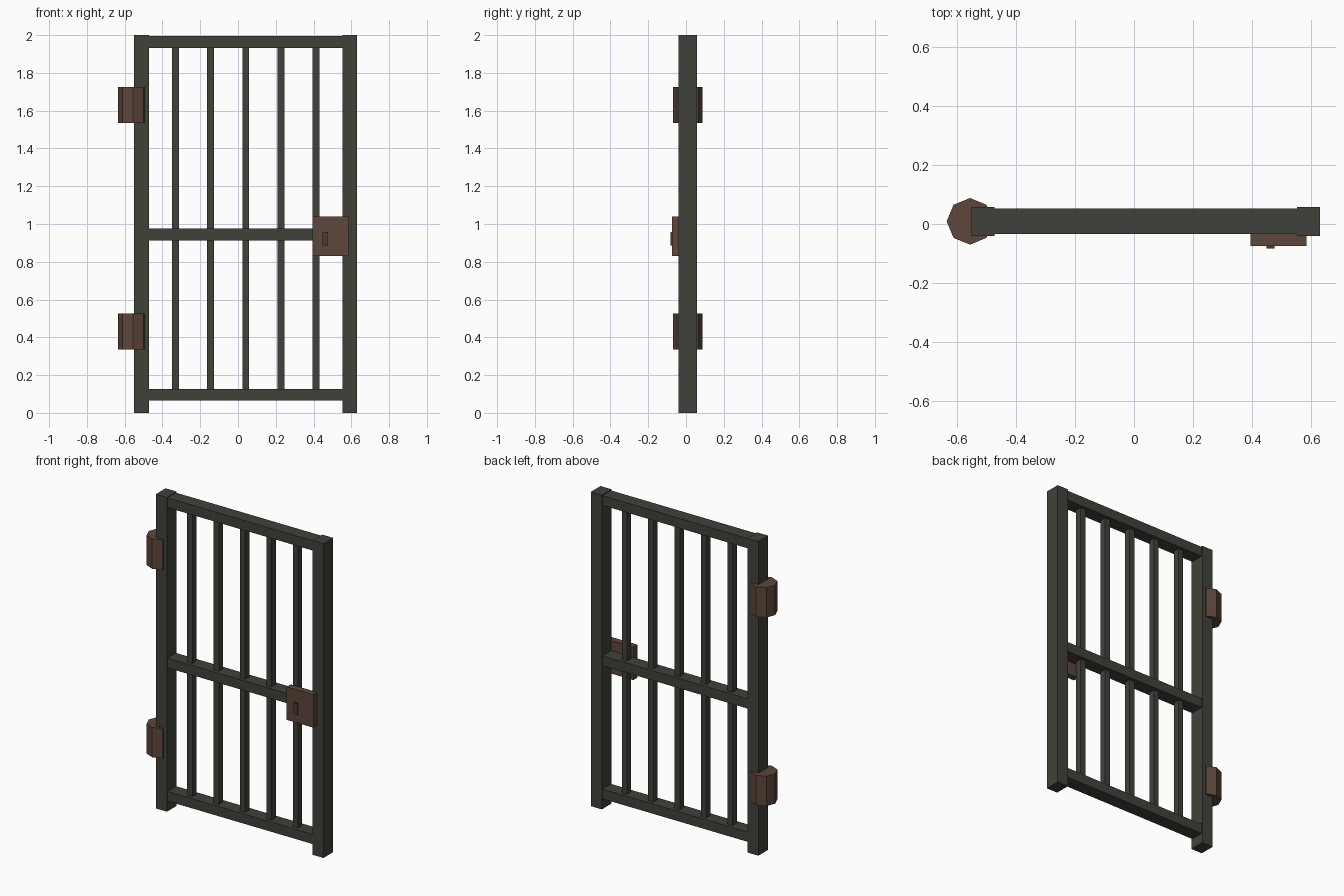
import bpy
import math

cube = bpy.data.objects.get("Cube")
if cube:
    bpy.data.objects.remove(cube, do_unlink=True)


def make_material(name, color):
    mat = bpy.data.materials.new(name)
    mat.use_nodes = True
    mat.diffuse_color = (*color, 1)
    mat.node_tree.nodes["Principled BSDF"].inputs["Base Color"].default_value = (*color, 1)
    return mat


iron = make_material("dark_iron", (0.052, 0.053, 0.043))
rust = make_material("rusty_brown", (0.109, 0.062, 0.043))
MID_Y = 0.009


def box(name, x, y, z, mat):
    """Box spanning the given (low, high) ranges."""
    spans = (x, y, z)
    bpy.ops.mesh.primitive_cube_add(size=1, location=[sum(s) / 2 for s in spans])
    obj = bpy.context.object
    obj.name = name
    obj.scale = [s[1] - s[0] for s in spans]
    bpy.ops.object.transform_apply(location=False, rotation=False, scale=True)
    obj.data.materials.append(mat)
    return obj


def around(center, half):
    return (center - half, center + half)


# Upright posts
for side, x in (("right", -0.511), ("left", 0.591)):
    box(side + "_post", around(x, 0.039), around(MID_Y, 0.049), (0, 2), iron)

# Horizontal rails between the posts
for level, z in (("bottom", 0.096), ("middle", 0.944), ("top", 1.964)):
    box(level + "_rail", (-0.475, 0.555), around(MID_Y, 0.043), around(z, 0.031), iron)

# Vertical bars
for i in range(5):
    box(f"bar_{i + 1}", around(-0.331 + i * 0.186, 0.018),
        around(MID_Y, 0.021), (0.1, 1.96), iron)

# Eight-sided hinges on the right post
for level, z in (("lower", 0.43), ("upper", 1.63)):
    bpy.ops.mesh.primitive_cylinder_add(vertices=8, radius=0.079, depth=0.19,
                                        location=(-0.555, MID_Y, z))
    hinge = bpy.context.object
    hinge.name = level + "_hinge"
    hinge.data.materials.append(rust)

# Lock plate with its keyhole
box("lock_plate", (0.395, 0.584), (-0.075, -0.034), (0.83, 1.04), rust)
box("keyhole", (0.448, 0.476), (-0.083, -0.074), (0.885, 0.958), iron)
